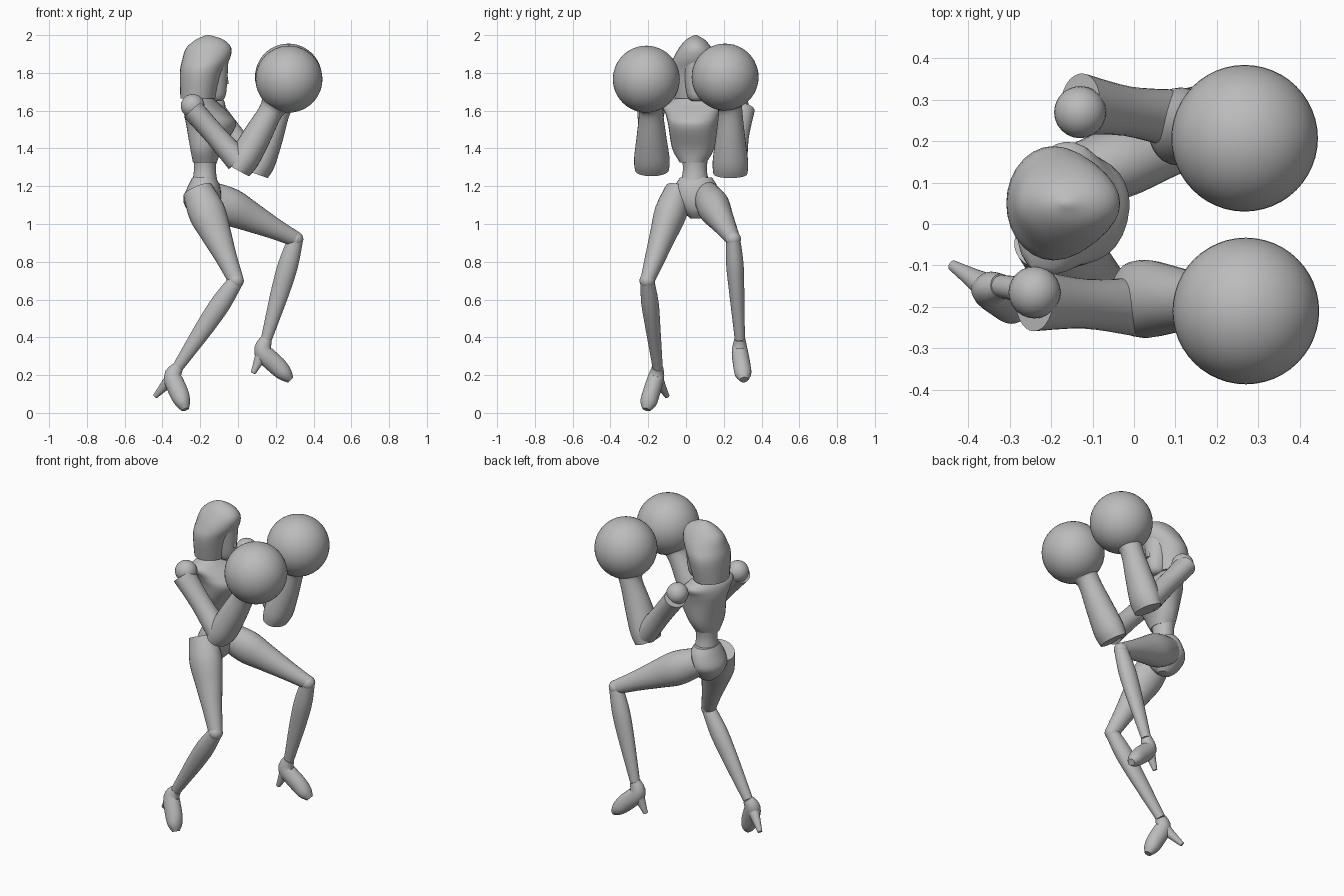
import bpy, bmesh, math
from mathutils import Vector

if "Cube" in bpy.data.objects:
    bpy.data.objects.remove(bpy.data.objects["Cube"])

grey = bpy.data.materials.new("plain grey")
grey.use_nodes = True
COLOUR = (0.5, 0.5, 0.5, 1)
grey.diffuse_color = COLOUR
grey.node_tree.nodes["Principled BSDF"].inputs["Base Color"].default_value = COLOUR


def finish(bm, name):
    bmesh.ops.recalc_face_normals(bm, faces=bm.faces)
    mesh = bpy.data.meshes.new(name)
    bm.to_mesh(mesh)
    bm.free()
    mesh.materials.append(grey)
    obj = bpy.data.objects.new(name, mesh)
    bpy.context.collection.objects.link(obj)
    bpy.ops.object.select_all(action="DESELECT")
    obj.select_set(True)
    bpy.context.view_layer.objects.active = obj
    bpy.ops.object.shade_smooth_by_angle(angle=math.radians(40))


def smooth_rows(rows, steps=4):
    """Fill in between the given rows with a Catmull-Rom curve."""
    padded = [rows[0], *rows, rows[-1]]
    out = []
    for quad in zip(padded, padded[1:], padded[2:], padded[3:]):
        for k in range(steps):
            t = k / steps
            out.append([q + t / 2 * (r - p + t * (2 * p - 5 * q + 4 * r - w + t * (3 * (q - r) + w - p)))
                        for p, q, r, w in zip(*quad)])
    return out + [list(rows[-1])]


def loft(name, points, radii, flat=False, yaw=0, power=1, sides=28):
    """Skin rings of (side, depth) radii along points; flat keeps the rings level."""
    rows = smooth_rows([(*p, *r) for p, r in zip(points, radii)])
    bm = bmesh.new()
    rings = []
    for i, row in enumerate(rows):
        before, after = rows[max(i - 1, 0)], rows[min(i + 1, len(rows) - 1)]
        axis = Vector((0, 0, 1)) if flat else (Vector(after[:3]) - Vector(before[:3])).normalized()
        side = Vector((-math.sin(yaw), math.cos(yaw), 0))
        side = (side - axis * side.dot(axis)).normalized()
        depth = side.cross(axis)
        ring = []
        for k in range(sides):
            angle = math.tau * k / sides
            u, v = (math.copysign(abs(w) ** power, w) for w in (math.cos(angle), math.sin(angle)))
            ring.append(bm.verts.new(Vector(row[:3]) + side * u * row[3] + depth * v * row[4]))
        rings.append(ring)
    for low, high in zip(rings, rings[1:]):
        for k in range(sides):
            n = (k + 1) % sides
            bm.faces.new((low[k], low[n], high[n], high[k]))
    bm.faces.new(rings[0])
    bm.faces.new(rings[-1])
    finish(bm, name)


def column(name, y, rows, **options):
    """Upright body part from rows of (height, x, half width, half depth)."""
    loft(name, [(x, y, z) for z, x, w, d in rows], [row[2:] for row in rows], flat=True, **options)


def limb(name, start, end, radii):
    """Straight limb with its radii spaced evenly from start to end."""
    points = [start.lerp(end, i / (len(radii) - 1)) for i in range(len(radii))]
    loft(name, points, radii)


def ball(name, centre, radius, segments=24):
    bm = bmesh.new()
    bmesh.ops.create_uvsphere(bm, u_segments=segments, v_segments=segments // 2, radius=radius)
    bmesh.ops.translate(bm, verts=bm.verts, vec=centre)
    finish(bm, name)


# Head: hood-shaped hair with the face set in its front
column("hood", .05, [(1.665, -.21, .115, .095), (1.8, -.195, .138, .113), (1.87, -.17, .12, .125),
                     (1.93, -.155, .088, .12), (1.975, -.15, .05, .075), (2, -.16, .006, .01)])
column("face", .055, [(1.65, -.13, .025, .04), (1.69, -.125, .052, .062), (1.88, -.13, .08, .08)])
limb("nose", Vector((-.065, .055, 1.74)), Vector((-.07, .055, 1.83)), [(.014, .016), (.006, .008)])
column("neck", .05, [(1.63, -.18, .06, .055), (1.76, -.18, .045, .045)])

# Torso, turned slightly towards its right
column("ribcage", .038, [(1.325, -.175, .07, .062), (1.4, -.168, .112, .082), (1.52, -.142, .13, .13),
                         (1.58, -.162, .145, .118), (1.63, -.185, .16, .085), (1.67, -.185, .08, .05)],
       yaw=-.24, power=.9)
column("waist", .047, [(1.2, -.175, .08, .07), (1.29, -.175, .063, .058), (1.37, -.172, .075, .065)])
column("pelvis", .053, [(1.245, -.18, .085, .062), (1.2, -.18, .112, .085), (1.13, -.19, .12, .1),
                        (1.07, -.185, .075, .08), (1.03, -.18, .03, .04)])

# Arms: shoulder, elbow, wrist and glove centre on each side
ARMS = {"right": ((-.24, -.165, 1.625), (0, -.18, 1.285), (.17, -.185, 1.59), (.27, -.21, 1.767)),
        "left": ((-.13, .27, 1.625), (.095, .235, 1.265), (.21, .235, 1.59), (.267, .207, 1.778))}
SLEEVE = [(.074, .06), (.06, .058), (.07, .066)]
GAUNTLET = [(.09, .066), (.094, .08), (.078, .075), (.064, .064), (.074, .08), (.125, .125)]
for side, joints in ARMS.items():
    shoulder, elbow, wrist, glove = map(Vector, joints)
    ball(side + "_shoulder", shoulder, .063)
    ball(side + "_glove", glove, .177, 48)
    outward = Vector((0, math.copysign(.02, shoulder.y), 0))
    limb(side + "_upper_arm", shoulder + outward - Vector((0, 0, .02)),
         elbow + outward + Vector((0, 0, .05)), SLEEVE)
    path = [elbow.lerp(wrist, t) for t in (0, .2, .6, 1)] + [wrist.lerp(glove, t) for t in (.25, .5)]
    loft(side + "_gauntlet", path, GAUNTLET)

# Legs: the right trails, the left is raised; hip, knee, ankle, instep, toe and heel tip
LEGS = {"right": ((-.215, -.04, 1.18), (-.01, -.205, .7), (-.32, -.15, .24),
                  (-.345, -.158, .19), (-.278, -.21, .018), (-.438, -.1, .088)),
        "left": ((-.16, .11, 1.15), (.305, .25, .92), (.15, .285, .39),
                 (.133, .285, .325), (.278, .307, .175), (.08, .28, .21))}
THIGH = [(.07, .08), (.086, .098), (.07, .079), (.054, .057), (.037, .041)]
SHIN = [(.037, .04), (.046, .053), (.041, .05), (.034, .04), (.027, .029)]
SHOE = [(.03, .032), (.043, .048), (.046, .05), (.043, .04), (.022, .02)]
HEEL = [(.036, .038), (.023, .025), (.013, .013)]
for side, joints in LEGS.items():
    hip, knee, ankle, instep, toe, heel = map(Vector, joints)
    limb(side + "_thigh", hip, knee, THIGH)
    ball(side + "_knee", knee, .041)
    limb(side + "_shin", knee, ankle, SHIN)
    loft(side + "_shoe", [ankle, instep, instep.lerp(toe, .5), instep.lerp(toe, .8), toe], SHOE)
    limb(side + "_heel", instep, heel, HEEL)
